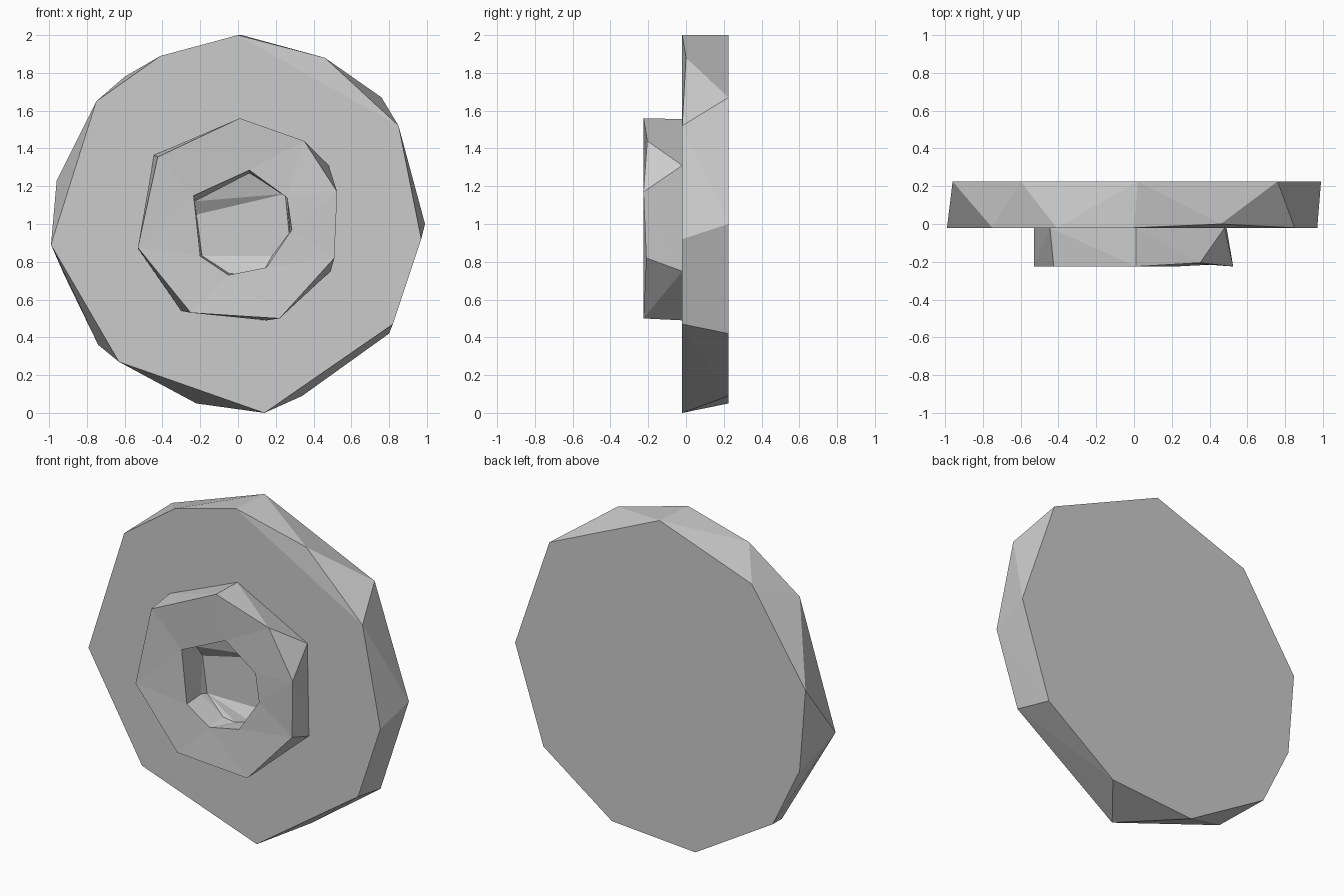
import bpy
import bmesh
from math import atan2, tau

default_cube = bpy.data.objects.get("Cube")
if default_cube:
    bpy.data.objects.remove(default_cube, do_unlink=True)


def make_material(name, colour):
    material = bpy.data.materials.new(name)
    material.use_nodes = True
    material.diffuse_color = colour
    material.node_tree.nodes["Principled BSDF"].inputs["Base Color"].default_value = colour
    return material


def add_loop(bm, depth, points):
    """Outline vertices from (x, z) pairs; a third value overrides the depth."""
    return [bm.verts.new((p[0], p[2] if len(p) > 2 else depth, p[1])) for p in points]


def hull(bm, verts):
    bmesh.ops.convex_hull(bm, input=verts)


def angle(vert):
    return atan2(vert.co.z - 1, vert.co.x) % tau


def stitch(bm, first, second):
    """Join two outlines with triangles, walking round both by angle."""
    a, b = sorted(first, key=angle), sorted(second, key=angle)
    i = j = 0
    while i < len(a) or j < len(b):
        va, vb = a[i % len(a)], b[j % len(b)]
        next_a, next_b = a[(i + 1) % len(a)], b[(j + 1) % len(b)]
        turn_a = angle(next_a) + (tau if i + 1 >= len(a) else 0)
        turn_b = angle(next_b) + (tau if j + 1 >= len(b) else 0)
        if j >= len(b) or (i < len(a) and turn_a <= turn_b):
            bm.faces.new((va, next_a, vb))
            i += 1
        else:
            bm.faces.new((va, next_b, vb))
            j += 1


def finish(bm, name, material):
    bmesh.ops.recalc_face_normals(bm, faces=bm.faces)
    mesh = bpy.data.meshes.new(name)
    bm.to_mesh(mesh)
    bm.free()
    mesh.materials.append(material)
    part = bpy.data.objects.new(name, mesh)
    bpy.context.collection.objects.link(part)
    return part


grey = make_material("plain grey", (0.6, 0.6, 0.6, 1))

# Large faceted disc: uneven front and back outlines wrapped in a hull
bm = bmesh.new()
front = add_loop(bm, -0.02, [
    (0, 2), (0.46, 1.88, 0), (0.85, 1.52), (0.97, 0.92), (0.82, 0.47),
    (0.14, 0), (-0.63, 0.27), (-0.99, 0.89), (-0.75, 1.65), (-0.41, 1.89)])
back = add_loop(bm, 0.225, [
    (0.02, 2), (0.76, 1.67), (0.99, 1), (0.8, 0.42), (0.34, 0.09),
    (-0.22, 0.05), (-0.74, 0.36), (-0.92, 0.73), (-0.96, 1.23), (-0.6, 1.78)])
hull(bm, front + back)
finish(bm, "disc", grey)

# Raised hub: faceted outer wall with its front left open for the bore
bm = bmesh.new()
base = add_loop(bm, -0.02, [
    (0.01, 1.555), (0.48, 1.31), (0.49, 0.75), (0.15, 0.49),
    (-0.3, 0.54), (-0.53, 0.87), (-0.445, 1.365)])
face = add_loop(bm, -0.225, [
    (0.01, 1.56), (0.35, 1.44, -0.205), (0.525, 1.17), (0.51, 0.82, -0.21),
    (0.22, 0.5), (-0.25, 0.53), (-0.53, 0.875), (-0.425, 1.355)])
hull(bm, base + face)
front_cap = [f for f in bm.faces if all(v in face for v in f.verts)]
bmesh.ops.delete(bm, geom=front_cap, context="FACES")

# Bore: rim, steep wall, sloping shoulder and flat floor
rim = add_loop(bm, -0.205, [
    (0.06, 1.285), (0.26, 1.14), (0.285, 0.97), (0.15, 0.77),
    (-0.05, 0.73), (-0.2, 0.83), (-0.235, 1.15)])
shoulder = add_loop(bm, -0.07, [
    (0.06, 1.27), (0.26, 1.18), (0.275, 0.95), (0.14, 0.76),
    (0.03, 0.73), (-0.05, 0.74), (-0.2, 0.84), (-0.23, 1.12)])
floor = add_loop(bm, -0.025, [
    (0.25, 1.16), (0.27, 0.95), (0.18, 0.83), (-0.19, 0.83), (-0.22, 1.05)])
stitch(bm, face, rim)
stitch(bm, rim, shoulder)
stitch(bm, shoulder, floor)
bm.faces.new(floor)
finish(bm, "hub", grey)
